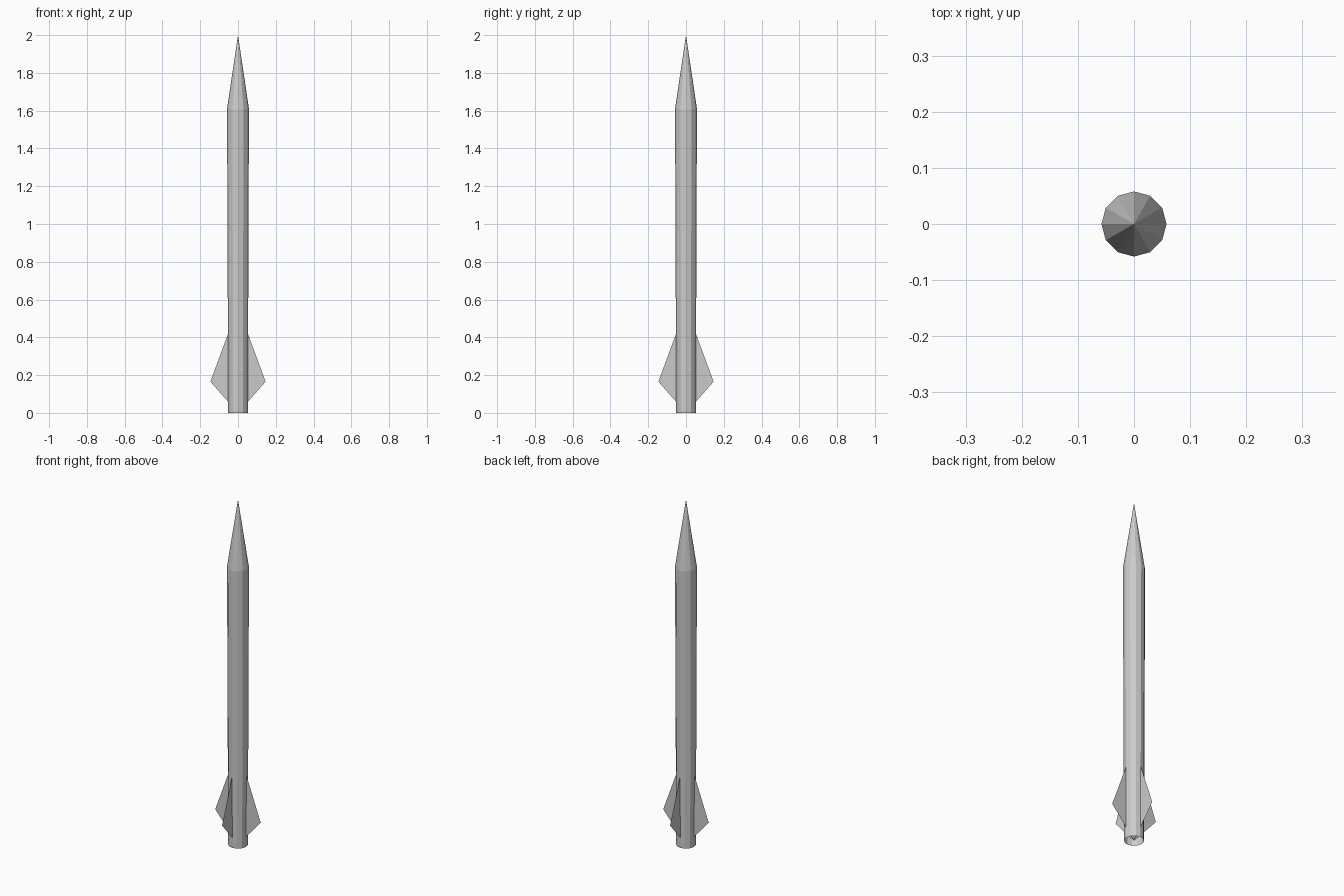
import bpy, bmesh
from math import cos, sin, pi

if "Cube" in bpy.data.objects:
    bpy.data.objects.remove(bpy.data.objects["Cube"])

SIDES = 12


def make_object(name, bm):
    mesh = bpy.data.meshes.new(name)
    bm.to_mesh(mesh)
    bm.free()
    obj = bpy.data.objects.new(name, mesh)
    bpy.context.collection.objects.link(obj)
    return obj


def ring(bm, radius, z):
    return [bm.verts.new((radius * cos(2 * pi * i / SIDES),
                          radius * sin(2 * pi * i / SIDES), z))
            for i in range(SIDES)]


# Body tube: slightly tapered, open at the bottom
bm = bmesh.new()
low, high = ring(bm, 0.052, 0), ring(bm, 0.058, 1.61)
for i in range(SIDES):
    j = (i + 1) % SIDES
    bm.faces.new((low[i], low[j], high[j], high[i]))
make_object("body_tube", bm)

# Nose cone
bm = bmesh.new()
base = ring(bm, 0.058, 1.61)
tip = bm.verts.new((0, 0, 2.0))
for i in range(SIDES):
    bm.faces.new((base[i], base[(i + 1) % SIDES], tip))
make_object("nose_cone", bm)

# Four paper-thin fins, meeting on the axis inside the open tube
for k in range(4):
    c, s = cos(k * pi / 2), sin(k * pi / 2)
    bm = bmesh.new()
    bm.faces.new([bm.verts.new((r * c, r * s, z))
                  for r, z in ((0, 0), (0.146, 0.165), (0, 0.563))])
    make_object(f"fin_{k + 1}", bm)
